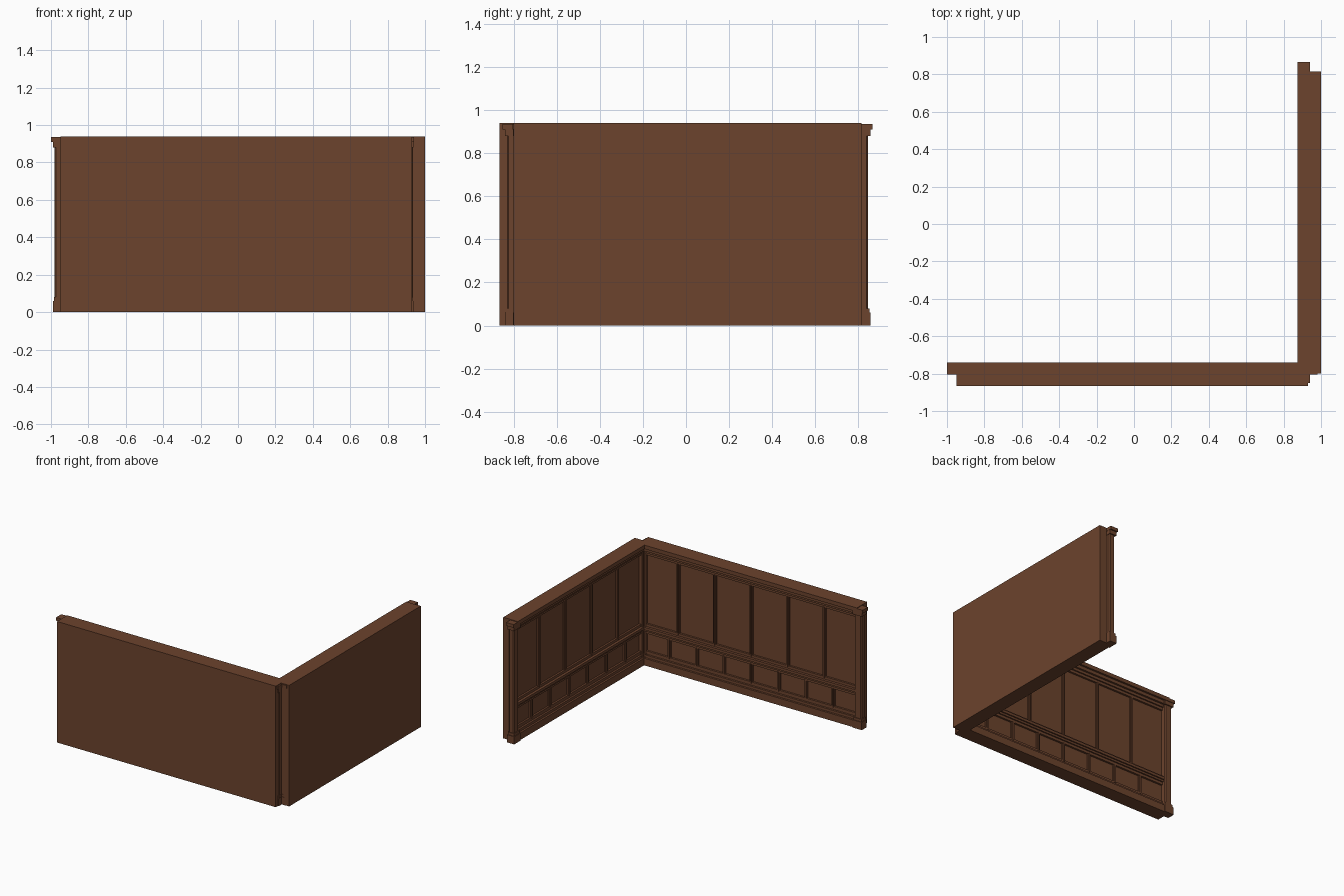
import bpy, bmesh
from mathutils import Matrix, Vector

if "Cube" in bpy.data.objects:
    bpy.data.objects.remove(bpy.data.objects["Cube"])

wood = bpy.data.materials.new("brown wood")
wood.diffuse_color = (0.15, 0.056, 0.026, 1)
wood.use_nodes = True
wood.node_tree.nodes["Principled BSDF"].inputs["Base Color"].default_value = wood.diffuse_color


class Part:
    """Collects boxes in wall space: u along wall, d from outer face inward, z up."""
    def __init__(self, name, place):
        self.name, self.place, self.bm = name, place, bmesh.new()

    def box(self, u0, u1, d0, d1, z0, z1):
        m = Matrix.Translation(((u0 + u1) / 2, (d0 + d1) / 2, (z0 + z1) / 2))
        m = m @ Matrix.Diagonal((u1 - u0, d1 - d0, z1 - z0, 1))
        bmesh.ops.create_cube(self.bm, size=1, matrix=m)

    def finish(self, chamfer=0):
        for v in self.bm.verts:
            v.co = Vector(self.place(*v.co))
        bmesh.ops.recalc_face_normals(self.bm, faces=self.bm.faces)
        me = bpy.data.meshes.new(self.name)
        self.bm.to_mesh(me)
        self.bm.free()
        me.materials.append(wood)
        ob = bpy.data.objects.new(self.name, me)
        bpy.context.collection.objects.link(ob)
        if chamfer:
            b = ob.modifiers.new("chamfer", 'BEVEL')
            b.width, b.segments = chamfer, 1


def wall(label, L, tall, small, place):
    # plain slab
    p = Part(label + "_slab", place)
    p.box(0, L, 0, 0.07, 0, 0.94)
    p.finish()

    # skirting, middle rail and stepped cornice: (z0, z1, depth)
    bands = {
        "skirting": [(0, 0.055, 0.115), (0.055, 0.075, 0.10), (0.075, 0.10, 0.085)],
        "middle_rail": [(0.235, 0.255, 0.085), (0.255, 0.27, 0.095),
                        (0.27, 0.29, 0.105), (0.29, 0.31, 0.085)],
        "cornice": [(0.845, 0.865, 0.085), (0.865, 0.885, 0.095),
                    (0.885, 0.91, 0.11), (0.91, 0.94, 0.125)],
    }
    for name, tiers in bands.items():
        p = Part(label + "_" + name, place)
        for z0, z1, d in tiers:
            p.box(0, L, 0.06, d, z0, z1)
        p.finish()

    # upright strips between panels, each with a raised bead
    for name, n, z0, z1 in (("tall_strips", tall, 0.30, 0.85),
                            ("small_strips", small, 0.09, 0.24)):
        p = Part(label + "_" + name, place)
        for i in range(n + 1):
            u = L * i / n
            for half, d in ((0.013, 0.08), (0.006, 0.088)):
                p.box(max(0, u - half), min(L, u + half), 0.06, d, z0, z1)
        p.finish()

    # end posts: chamfered shaft, stepped base and capital
    for side, u in (("start", 0), ("end", L)):
        p = Part(f"{label}_{side}_post_shaft", place)
        p.box(u - 0.03, u + 0.03, 0.066, 0.112, 0.01, 0.90)
        p.finish(0.007)
        p = Part(f"{label}_{side}_post_ends", place)
        for h, d0, d1, z0, z1 in ((0.04, 0.062, 0.122, 0, 0.06),
                                  (0.035, 0.064, 0.117, 0.06, 0.08),
                                  (0.04, 0.062, 0.12, 0.88, 0.91),
                                  (0.05, 0.06, 0.125, 0.91, 0.935)):
            p.box(u - h, u + h, d0, d1, z0, z1)
        p.finish()


# long wall along x, short wall along y
wall("long_wall", 1.88, 6, 8, lambda u, d, z: (-0.95 + u, -0.865 + d, z))
wall("short_wall", 1.615, 5, 7, lambda u, d, z: (1.0 - d, -0.80 + u, z))
